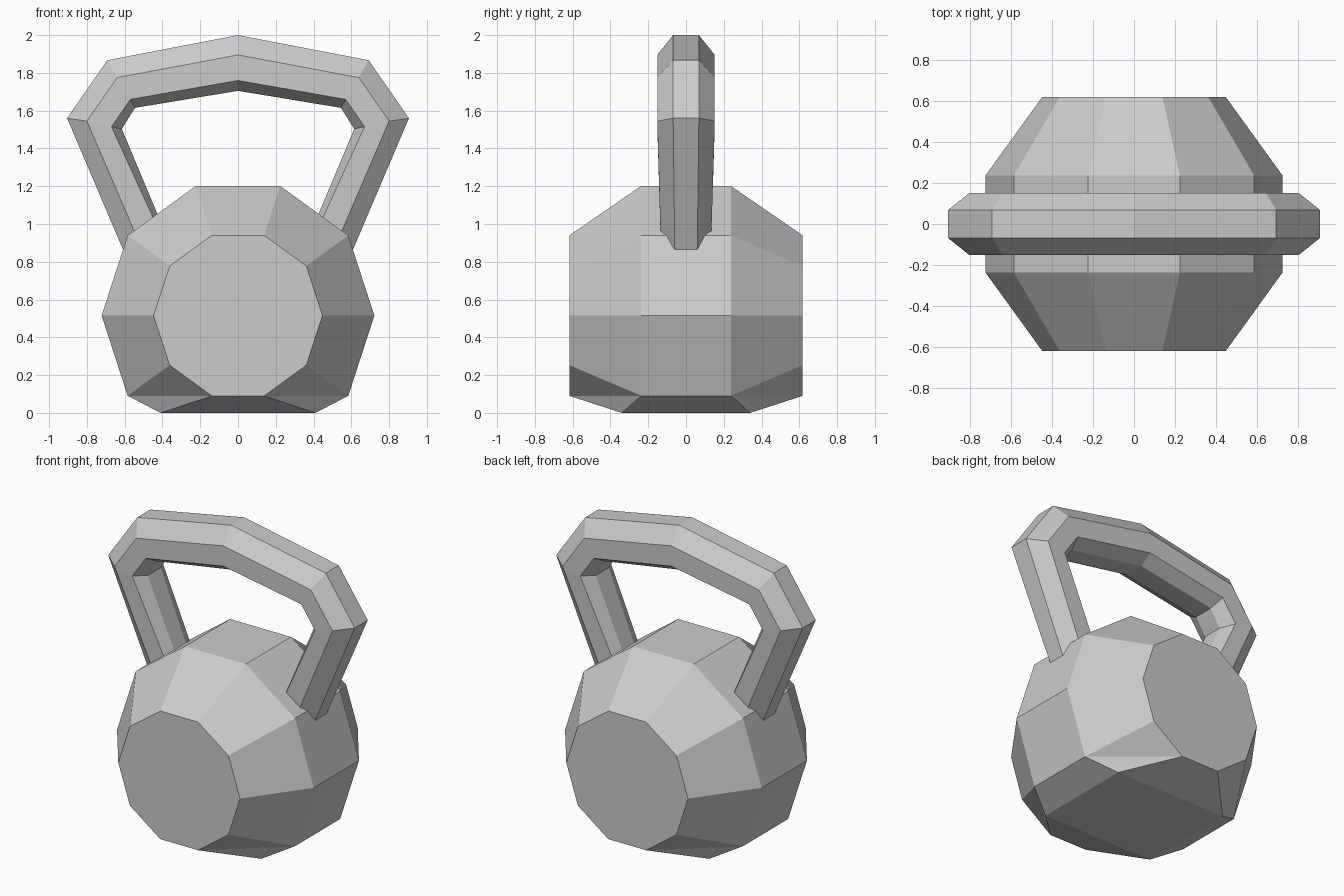
import bpy, bmesh
from math import cos, sin, radians

cube = bpy.data.objects.get("Cube")
if cube:
    bpy.data.objects.remove(cube, do_unlink=True)

iron = bpy.data.materials.new("grey_iron")
iron.use_nodes = True
grey = (0.6, 0.6, 0.6, 1)
iron.diffuse_color = grey
iron.node_tree.nodes["Principled BSDF"].inputs["Base Color"].default_value = grey


def loft(bm, rings):
    """Join equal rings of points with quads and cap both ends."""
    rows = [[bm.verts.new(p) for p in ring] for ring in rings]
    n = len(rows[0])
    for a, b in zip(rows, rows[1:]):
        for i in range(n):
            j = (i + 1) % n
            bm.faces.new((a[i], a[j], b[j], b[i]))
    bm.faces.new(rows[0])
    bm.faces.new(rows[-1])
    return rows


def finish(bm, name):
    bmesh.ops.recalc_face_normals(bm, faces=bm.faces)
    mesh = bpy.data.meshes.new(name)
    bm.to_mesh(mesh)
    bm.free()
    mesh.materials.append(iron)
    obj = bpy.data.objects.new(name, mesh)
    bpy.context.collection.objects.link(obj)
    return obj


# Ten-sided weight, bevelled front and back
SIDES, CENTRE = 10, 0.515


def decagon(radius, y):
    angles = [radians(360 / SIDES * i) for i in range(SIDES)]
    return [(radius * cos(a), y, CENTRE + radius * sin(a)) for a in angles]


bm = bmesh.new()
rows = loft(bm, [decagon(0.447, -0.617), decagon(0.722, -0.237),
                 decagon(0.722, 0.237), decagon(0.447, 0.617)])

# Spread the lowest corners into a flat foot
for row, y in ((rows[1], -0.34), (rows[2], 0.34)):
    row[7].co = (-0.41, y, 0)
    row[8].co = (0.41, y, 0)

# Fold the bent faces beside the foot
for cap, rim in ((rows[0], rows[1]), (rows[3], rows[2])):
    for i, j in ((7, 6), (8, 9)):
        bmesh.ops.connect_vert_pair(bm, verts=[cap[i], rim[j]])
finish(bm, "weight_body")

# Eight-sided handle: each station lists outer, upper, lower and inner (x, z),
# followed by the half widths of its narrow and wide edges
stations = [
    ((0.56, 0.75), (0.475, 0.79), (0.363, 0.845), (0.333, 0.83), 0.058, 0.13),
    ((0.905, 1.56), (0.80, 1.545), (0.67, 1.515), (0.615, 1.503), 0.068, 0.152),
    ((0.692, 1.867), (0.64, 1.775), (0.57, 1.66), (0.545, 1.615), 0.068, 0.152),
    ((0, 2.0), (0, 1.895), (0, 1.76), (0, 1.705), 0.068, 0.152),
]


def handle_ring(station, side):
    *points, narrow, wide = station
    widths = (narrow, wide, wide, narrow)
    half = [(side * x, w, z) for (x, z), w in zip(points, widths)]
    return half + [(x, -y, z) for x, y, z in reversed(half)]


bm = bmesh.new()
loft(bm, [handle_ring(s, -1) for s in stations]
     + [handle_ring(s, 1) for s in reversed(stations[:-1])])
finish(bm, "handle")
